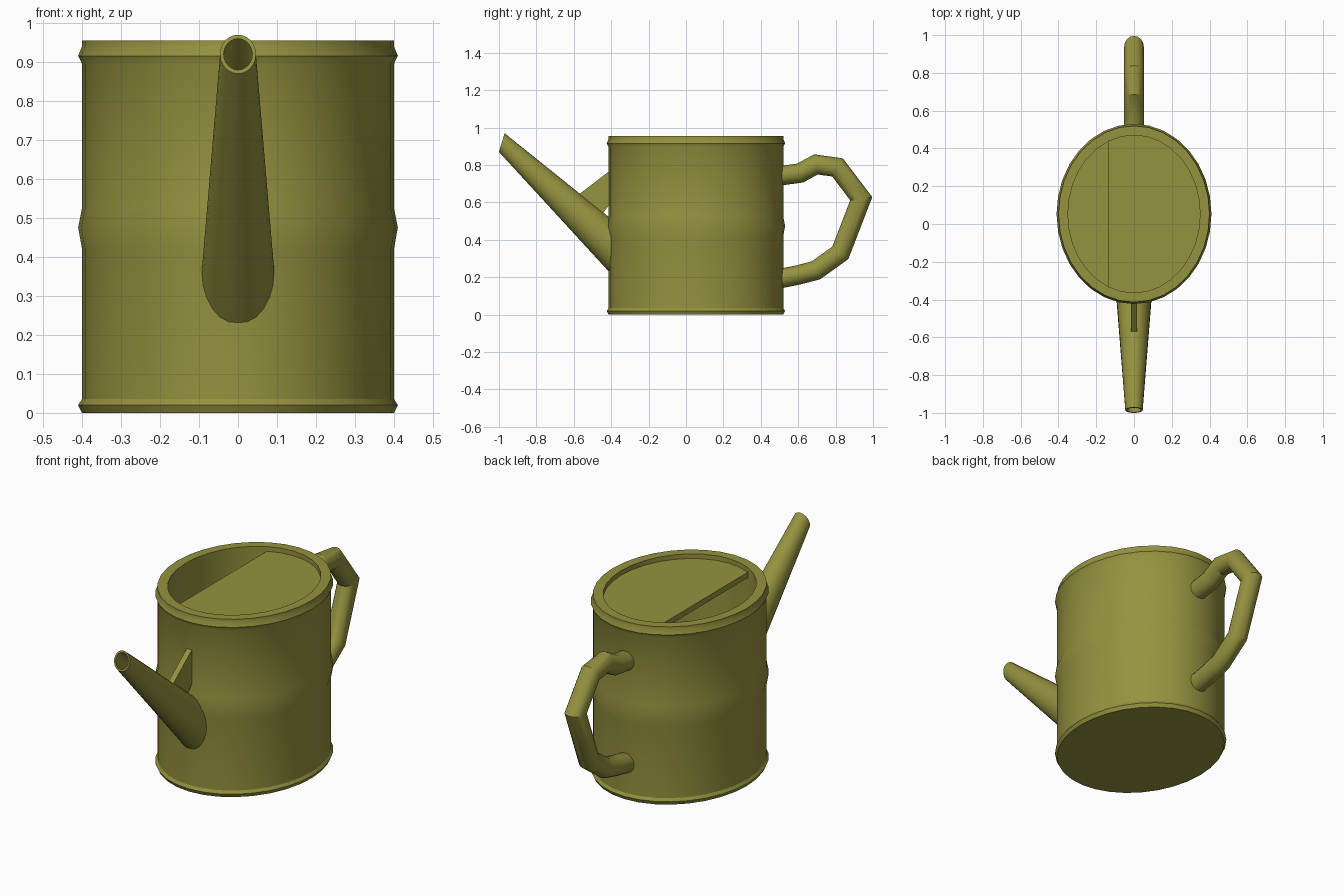
import bpy, bmesh, math
from mathutils import Vector

if "Cube" in bpy.data.objects:
    bpy.data.objects.remove(bpy.data.objects["Cube"])

olive = bpy.data.materials.new("olive_paint")
olive.diffuse_color = (0.30, 0.29, 0.05, 1)
olive.use_nodes = True
olive.node_tree.nodes["Principled BSDF"].inputs["Base Color"].default_value = olive.diffuse_color
CY = 0.053  # body centre in y


def finish(name, bm, angle=30):
    bmesh.ops.recalc_face_normals(bm, faces=bm.faces)
    me = bpy.data.meshes.new(name)
    bm.to_mesh(me)
    bm.free()
    ob = bpy.data.objects.new(name, me)
    bpy.context.collection.objects.link(ob)
    me.materials.append(olive)
    bpy.ops.object.select_all(action='DESELECT')
    ob.select_set(True)
    bpy.context.view_layer.objects.active = ob
    bpy.ops.object.shade_smooth_by_angle(angle=math.radians(angle))
    return ob


def loft(name, rings, loop=False):
    """Skin a list of equal-length rings; cap the ends or join them."""
    bm = bmesh.new()
    vs = [[bm.verts.new(p) for p in r] for r in rings]
    n = len(vs[0])
    pairs = list(zip(vs, vs[1:])) + ([(vs[-1], vs[0])] if loop else [])
    for a, b in pairs:
        for i in range(n):
            j = (i + 1) % n
            bm.faces.new((a[i], a[j], b[j], b[i]))
    if not loop:
        bm.faces.new(vs[0])
        bm.faces.new(vs[-1])
    return finish(name, bm)


def prism(name, pts, offset):
    """Extrude a flat outline along an offset vector."""
    return loft(name, [pts, [Vector(p) + Vector(offset) for p in pts]])


def ellipse(center, u, v, n):
    c, u, v = Vector(center), Vector(u), Vector(v)
    return [c + u * math.cos(t) + v * math.sin(t)
            for t in (2 * math.pi * i / n for i in range(n))]


# Oval hollow body: (offset from wall, height), outside up then inside down
profile = [(0, 0), (.01, .02), (0, .035), (0, .42), (.01, .475), (0, .525),
           (0, .895), (.01, .916), (0, .94), (0, .955),
           (-.05, .955), (-.05, .03)]
loft("body", [ellipse((0, CY, z), (.40 + o, 0, 0), (0, .467 + o, 0), 32)
              for o, z in profile])

# Recessed lid covering most of the opening
cut = math.acos(-.135 / .352)
prism("lid", [(.352 * math.cos(t), CY + .419 * math.sin(t), .90)
              for t in (cut * (i / 12 - 1) for i in range(25))], (0, 0, .03))

# Tapered hollow spout
base, tip = Vector((0, -.385, .35)), Vector((0, -.985, .92))
stations = [(base, .094, Vector((0, 0, .15))), (tip, .046, Vector((0, .015, .05)))]
outer = [ellipse(c, (r, 0, 0), v, 24) for c, r, v in stations]
inner = [ellipse(c, (r * .8, 0, 0), v * .8, 24) for c, r, v in stations]
loft("spout", outer + inner[::-1], loop=True)

# Flat brace between spout and body
prism("spout_brace", [(-.015, y, z) for y, z in
      ((-.40, .775), (-.58, .637), (-.56, .60), (-.44, .51), (-.45, .535), (-.40, .60))],
      (.03, 0, 0))

# Bent tube handle with mitred corners
path = [Vector((0, y, z)) for y, z in
        ((.49, .74), (.61, .757), (.695, .803), (.81, .787), (.937, .62),
         (.825, .33), (.695, .237), (.60, .212), (.49, .19))]
R = .052
rings = []
for i, p in enumerate(path):
    d0 = (p - path[max(i - 1, 0)]).normalized()
    d1 = (path[min(i + 1, len(path) - 1)] - p).normalized()
    t = (d0 + d1).normalized()
    miter = 1 / t.dot(d1 if d1.length else d0)
    side = Vector((1, 0, 0)).cross(t) * R * miter
    rings.append(ellipse(p, (R, 0, 0), side, 16))
loft("handle", rings)
